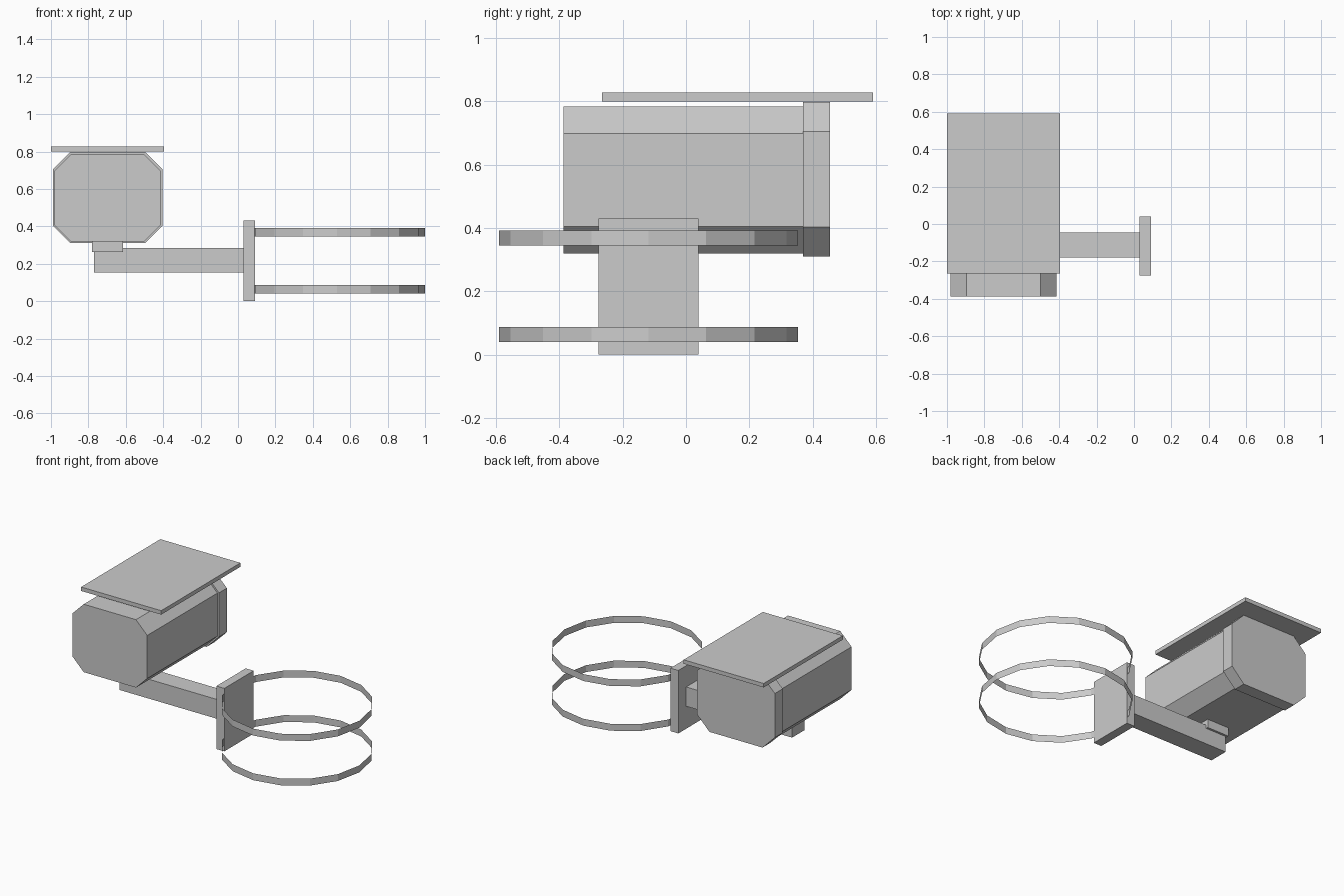
import bpy, bmesh, math
from mathutils import Vector

cube = bpy.data.objects.get("Cube")
if cube:
    bpy.data.objects.remove(cube, do_unlink=True)

grey = bpy.data.materials.new("light grey")
grey.use_nodes = True
grey.diffuse_color = (0.6, 0.6, 0.6, 1)
grey.node_tree.nodes["Principled BSDF"].inputs["Base Color"].default_value = grey.diffuse_color


def add_object(name, bm):
    mesh = bpy.data.meshes.new(name)
    bm.to_mesh(mesh)
    bm.free()
    mesh.materials.append(grey)
    obj = bpy.data.objects.new(name, mesh)
    bpy.context.collection.objects.link(obj)
    return obj


def box(name, low, high, chamfer=0):
    """Box between two corners; chamfer cuts the edges running along y."""
    low, high = Vector(low), Vector(high)
    bm = bmesh.new()
    bmesh.ops.create_cube(bm, size=1)
    for v in bm.verts:
        v.co = (low + high) / 2 + v.co * (high - low)
    if chamfer:
        edges = [e for e in bm.edges
                 if abs(e.verts[0].co.y - e.verts[1].co.y) > 0.01]
        bmesh.ops.bevel(bm, geom=edges, offset=chamfer, segments=1, affect='EDGES')
    return add_object(name, bm)


def band(name, centre, radius, bottom, top, sides=16):
    """Thin open strap around a vertical axis."""
    bm = bmesh.new()
    rows = []
    for z in (bottom, top):
        rows.append([bm.verts.new((centre[0] + radius * math.cos(math.tau * i / sides),
                                   centre[1] + radius * math.sin(math.tau * i / sides), z))
                     for i in range(sides)])
    for i in range(sides):
        j = (i + 1) % sides
        bm.faces.new((rows[0][i], rows[0][j], rows[1][j], rows[1][i]))
    return add_object(name, bm)


# Housing with its larger end cap and sun shield
box("housing", (-0.98, -0.387, 0.32), (-0.415, 0.37, 0.784), 0.085)
box("end_cap", (-0.99, 0.37, 0.31), (-0.403, 0.455, 0.797), 0.093)
box("sun_shield", (-1.0, -0.265, 0.80), (-0.395, 0.59, 0.827))

# Bracket
box("mounting_block", (-0.78, -0.20, 0.262), (-0.615, -0.03, 0.325))
box("arm", (-0.77, -0.18, 0.153), (0.035, -0.045, 0.285))
box("back_plate", (0.03, -0.276, 0.0), (0.09, 0.04, 0.43))

# Pole straps
for label, bottom in (("lower", 0.04), ("upper", 0.345)):
    band(label + "_strap", (0.528, -0.118), 0.472, bottom, bottom + 0.047)
